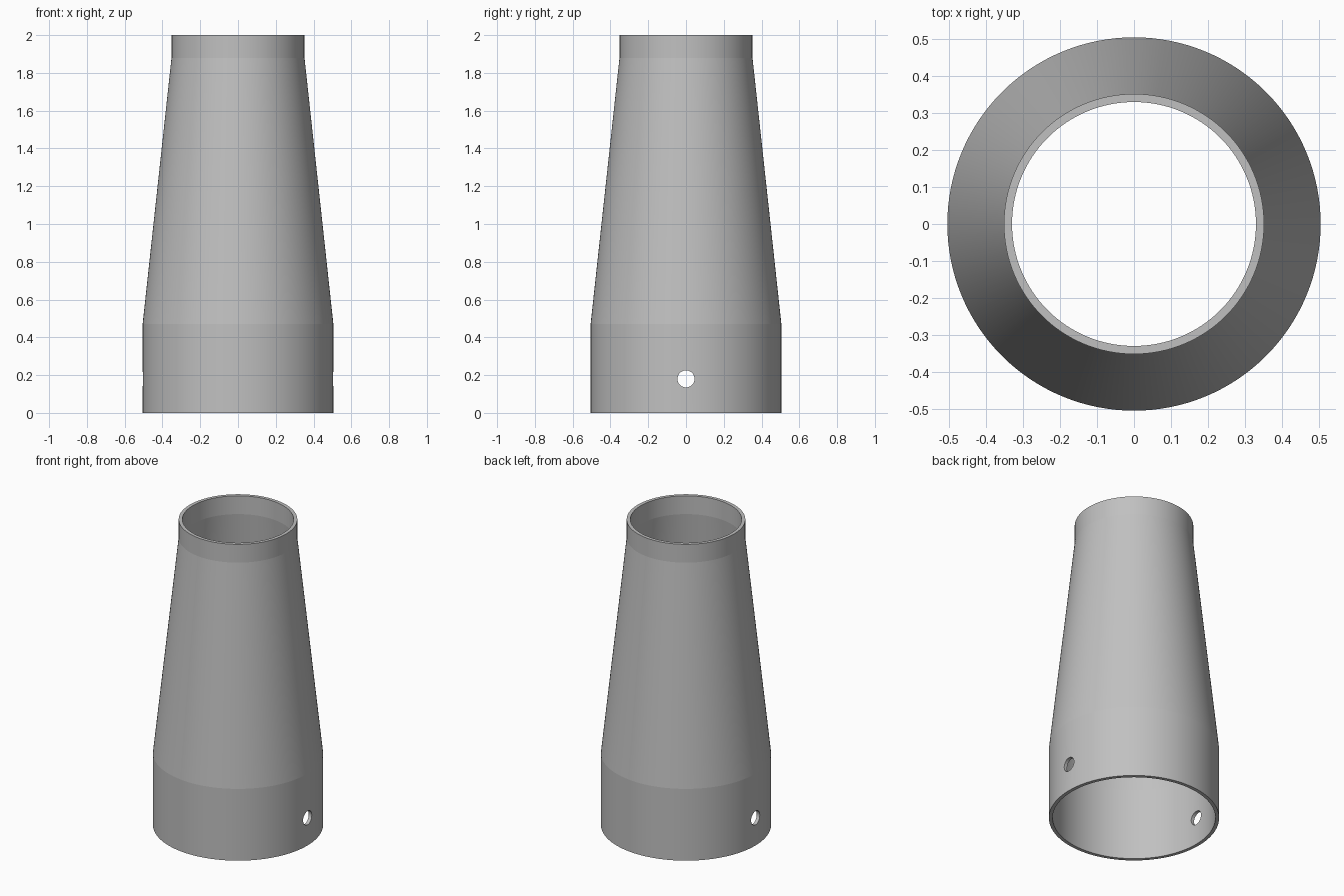
import bpy, bmesh, math
from mathutils import Matrix

cube = bpy.data.objects.get("Cube")
if cube:
    bpy.data.objects.remove(cube, do_unlink=True)

SEGMENTS = 128
WALL = 0.022
HOLE_Z, HOLE_R = 0.18, 0.045

grey = bpy.data.materials.new("plain grey")
grey.use_nodes = True
colour = (0.53, 0.53, 0.53, 1)
grey.diffuse_color = colour
grey.node_tree.nodes["Principled BSDF"].inputs["Base Color"].default_value = colour


def add_object(name, bm):
    bmesh.ops.recalc_face_normals(bm, faces=bm.faces)
    mesh = bpy.data.meshes.new(name)
    bm.to_mesh(mesh)
    bm.free()
    mesh.materials.append(grey)
    obj = bpy.data.objects.new(name, mesh)
    bpy.context.collection.objects.link(obj)
    return obj


# Tapered tube: wide collar, long cone, narrow collar, revolved as a closed wall
outer = [(0.505, 0), (0.505, 0.47), (0.352, 1.88), (0.352, 2)]
inner = [(r - WALL, z) for r, z in reversed(outer)]
bm = bmesh.new()
rings = []
for r, z in outer + inner:
    angles = [2 * math.pi * i / SEGMENTS for i in range(SEGMENTS)]
    rings.append([bm.verts.new((r * math.cos(a), r * math.sin(a), z)) for a in angles])
for k, ring in enumerate(rings):
    above = rings[(k + 1) % len(rings)]
    for i in range(SEGMENTS):
        j = (i + 1) % SEGMENTS
        bm.faces.new((ring[i], ring[j], above[j], above[i]))
tube = add_object("tapered_tube", bm)

# Cross pin hole through both sides of the wide collar
bm = bmesh.new()
bmesh.ops.create_cone(
    bm, cap_ends=True, segments=96, radius1=HOLE_R, radius2=HOLE_R, depth=1.4,
    matrix=Matrix.Translation((0, 0, HOLE_Z)) @ Matrix.Rotation(math.pi / 2, 4, "Y"))
cutter = add_object("pin_hole_cutter", bm)
cutter.hide_render = True

cut = tube.modifiers.new("pin_hole", "BOOLEAN")
cut.operation = "DIFFERENCE"
cut.solver = "EXACT"
cut.object = cutter

bpy.ops.object.select_all(action="DESELECT")
tube.select_set(True)
bpy.context.view_layer.objects.active = tube
bpy.ops.object.modifier_apply(modifier=cut.name)
bpy.data.objects.remove(cutter, do_unlink=True)

# Smooth round the tube, crisp at the rims and where the taper starts and ends
bpy.ops.object.shade_smooth_by_angle(angle=math.radians(5))
